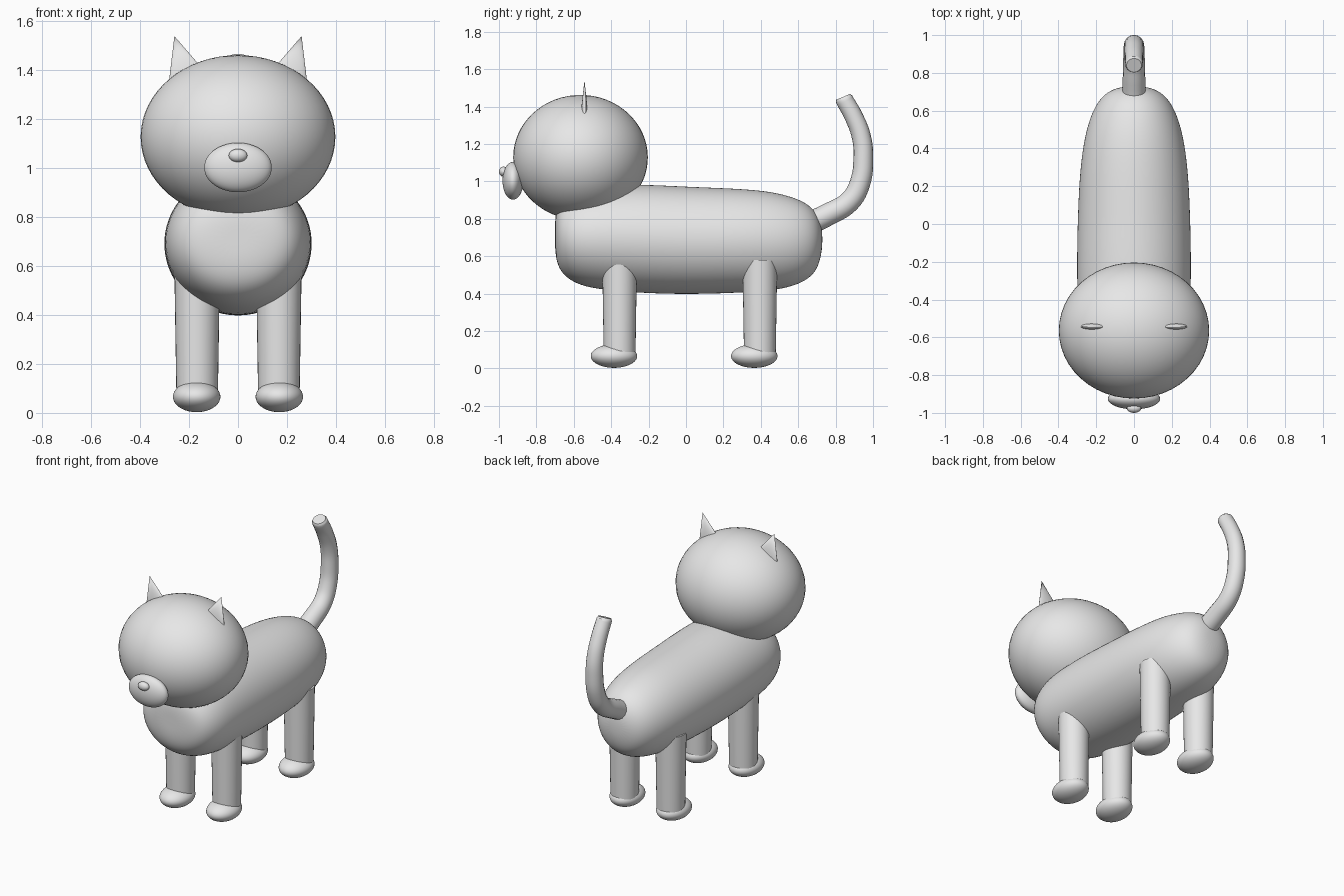
import bpy, bmesh, math
from mathutils import Vector

cube = bpy.data.objects.get("Cube")
if cube:
    bpy.data.objects.remove(cube, do_unlink=True)

grey = bpy.data.materials.new("light_grey")
grey.use_nodes = True
grey.diffuse_color = (0.8, 0.8, 0.8, 1)
grey.node_tree.nodes["Principled BSDF"].inputs["Base Color"].default_value = (0.8, 0.8, 0.8, 1)


def finish(obj, name, angle=50):
    obj.name = name
    obj.data.materials.append(grey)
    bpy.ops.object.select_all(action="DESELECT")
    obj.select_set(True)
    bpy.context.view_layer.objects.active = obj
    bpy.ops.object.shade_smooth_by_angle(angle=math.radians(angle))
    return obj


def ellipsoid(name, centre, radii):
    bpy.ops.mesh.primitive_uv_sphere_add(segments=48, ring_count=32, location=centre)
    obj = bpy.context.object
    obj.scale = radii
    return finish(obj, name)


def cone(name, centre, r_bottom, r_top, depth, rotation=(0, 0, 0), scale=(1, 1, 1)):
    bpy.ops.mesh.primitive_cone_add(vertices=32, radius1=r_bottom, radius2=r_top,
                                    depth=depth, location=centre, rotation=rotation)
    obj = bpy.context.object
    obj.scale = scale
    return finish(obj, name)


# Body: elliptical rings along y, given as (y, half width, bottom, top)
rings = [
    (-0.70, 0.09, 0.63, 0.80), (-0.69, 0.17, 0.56, 0.86), (-0.66, 0.23, 0.50, 0.91),
    (-0.59, 0.275, 0.45, 0.95), (-0.48, 0.30, 0.42, 0.98), (-0.25, 0.306, 0.40, 0.988),
    (0.0, 0.302, 0.393, 0.974), (0.25, 0.292, 0.40, 0.965), (0.43, 0.27, 0.41, 0.952),
    (0.55, 0.24, 0.43, 0.925), (0.64, 0.20, 0.465, 0.89), (0.70, 0.145, 0.52, 0.835),
    (0.725, 0.075, 0.61, 0.765),
]
SEG = 24
bm = bmesh.new()
loops = []
for y, w, low, high in rings:
    mid, h = (low + high) / 2, (high - low) / 2
    loops.append([bm.verts.new((w * math.cos(a), y, mid + h * math.sin(a)))
                  for a in (2 * math.pi * i / SEG for i in range(SEG))])
for a, b in zip(loops, loops[1:]):
    for i in range(SEG):
        j = (i + 1) % SEG
        bm.faces.new((a[i], a[j], b[j], b[i]))
for loop, y, z in ((loops[0], -0.70, 0.715), (loops[-1], 0.73, 0.69)):
    tip = bm.verts.new((0, y, z))
    for i in range(SEG):
        bm.faces.new((loop[i], loop[(i + 1) % SEG], tip))
bmesh.ops.recalc_face_normals(bm, faces=bm.faces)
mesh = bpy.data.meshes.new("body")
bm.to_mesh(mesh)
bm.free()
body = bpy.data.objects.new("body", mesh)
bpy.context.collection.objects.link(body)
finish(body, "body", 180)
subsurf = body.modifiers.new("smooth", "SUBSURF")
subsurf.levels = subsurf.render_levels = 2

# Head, muzzle and nose
ellipsoid("head", (0, -0.564, 1.128), (0.398, 0.36, 0.334))
ellipsoid("muzzle", (0, -0.925, 1.003), (0.138, 0.056, 0.101))
ellipsoid("nose", (0, -0.976, 1.052), (0.038, 0.024, 0.027))

for side, s in (("left", 1), ("right", -1)):
    # Ears: flattened cones leaning outwards
    base, tip = Vector((0.205 * s, -0.543, 1.36)), Vector((0.26 * s, -0.543, 1.54))
    axis = tip - base
    cone(side + "_ear", (base + tip) / 2, 0.083, 0, axis.length,
         (0, math.atan2(axis.x, axis.z), 0), (1, 0.24, 1))
    # Legs and paws
    for end, y in (("front", -0.355), ("rear", 0.395)):
        cone(f"{end}_{side}_leg", (0.167 * s, y, 0.33), 0.085, 0.093, 0.5)
        ellipsoid(f"{end}_{side}_paw", (0.169 * s, y - 0.03, 0.066), (0.097, 0.124, 0.063))

# Tail: tapered tube rising from the rump
path = [(0.60, 0.75, 0.062), (0.76, 0.823, 0.060), (0.875, 0.893, 0.057),
        (0.93, 0.99, 0.055), (0.948, 1.13, 0.053), (0.937, 1.24, 0.051),
        (0.895, 1.35, 0.049), (0.845, 1.44, 0.047), (0.84, 1.452, 0.040)]
curve = bpy.data.curves.new("tail", "CURVE")
curve.dimensions = "3D"
curve.bevel_depth = 1
curve.bevel_resolution = 6
curve.resolution_u = 6
curve.use_fill_caps = True
spline = curve.splines.new("BEZIER")
spline.bezier_points.add(len(path) - 1)
for point, (y, z, r) in zip(spline.bezier_points, path):
    point.co = (0, y, z)
    point.radius = r
    point.handle_left_type = point.handle_right_type = "AUTO"
tail = bpy.data.objects.new("tail", curve)
bpy.context.collection.objects.link(tail)
bpy.ops.object.select_all(action="DESELECT")
tail.select_set(True)
bpy.context.view_layer.objects.active = tail
bpy.ops.object.convert(target="MESH")
finish(bpy.context.object, "tail")
